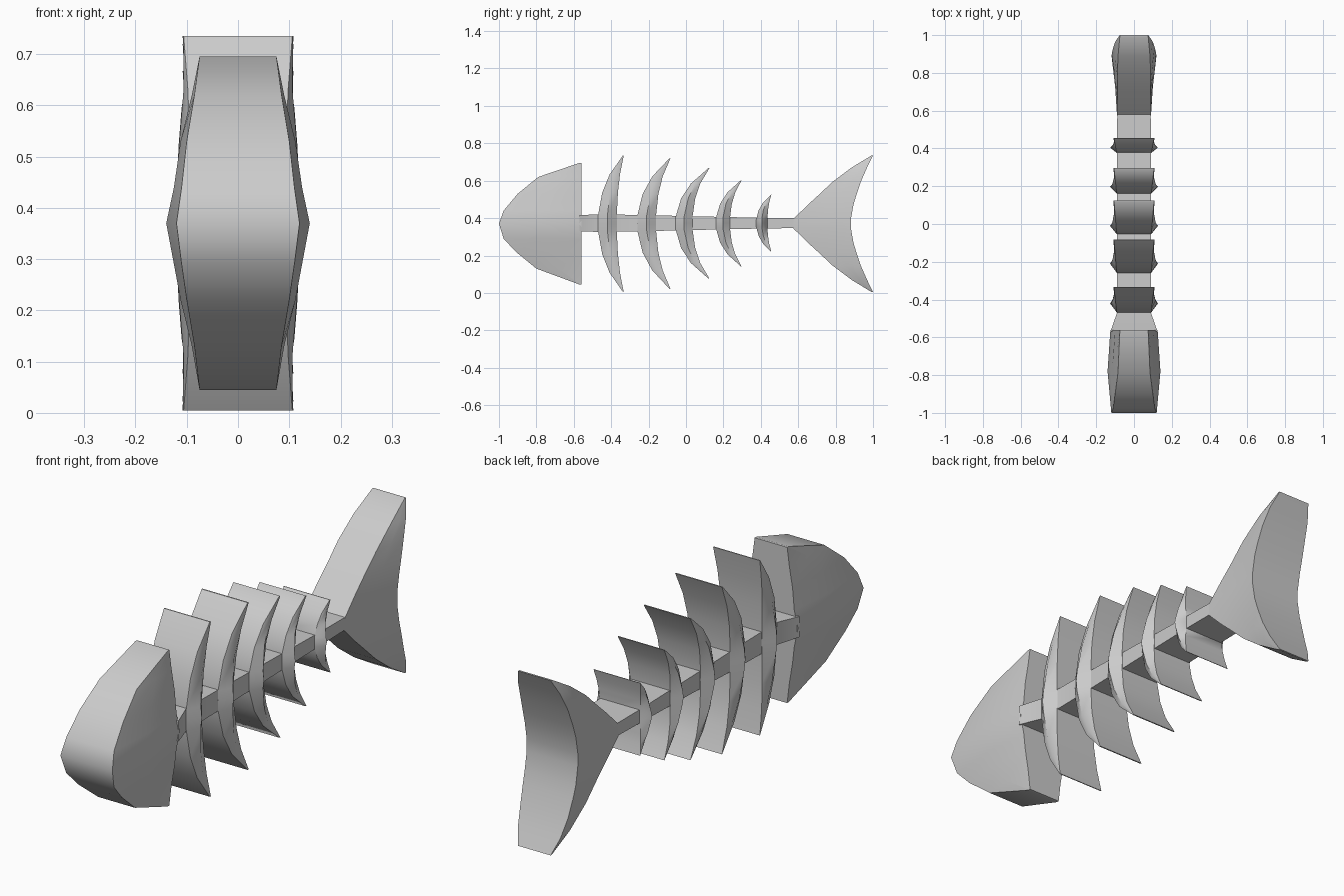
import bpy, bmesh, math

if "Cube" in bpy.data.objects:
    bpy.data.objects.remove(bpy.data.objects["Cube"])


def loft(name, rings):
    """Skin a list of closed rings (same point count) and cap both ends."""
    bm = bmesh.new()
    loops = [[bm.verts.new(p) for p in ring] for ring in rings]
    n = len(loops[0])
    for a, b in zip(loops, loops[1:]):
        for i in range(n):
            j = (i + 1) % n
            bm.faces.new((a[i], a[j], b[j], b[i]))
    bm.faces.new(loops[0])
    bm.faces.new(loops[-1])
    bmesh.ops.recalc_face_normals(bm, faces=bm.faces)
    me = bpy.data.meshes.new(name)
    bm.to_mesh(me)
    bm.free()
    ob = bpy.data.objects.new(name, me)
    bpy.context.collection.objects.link(ob)
    bpy.ops.object.select_all(action='DESELECT')
    bpy.context.view_layer.objects.active = ob
    ob.select_set(True)
    bpy.ops.object.shade_smooth_by_angle(angle=math.radians(45))
    return ob


def slice_ring(z, y0, y1, w0, wm, w1):
    """Horizontal six-sided slice: half widths at front, middle and back."""
    ym = (y0 + y1) / 2
    return [(w0, y0, z), (wm, ym, z), (w1, y1, z),
            (-w1, y1, z), (-wm, ym, z), (-w0, y0, z)]


# Head: wedge with a bulging waist and a flat back
head = [(.045, -.57, -.56, .075, .075, .075), (.13, -.80, -.56, .085, .09, .085),
        (.22, -.91, -.56, .10, .112, .10), (.29, -.975, -.56, .11, .125, .108),
        (.37, -1.0, -.56, .12, .14, .125), (.44, -.975, -.56, .11, .125, .108),
        (.53, -.90, -.56, .10, .112, .10), (.62, -.79, -.56, .085, .09, .085),
        (.695, -.57, -.56, .075, .075, .075)]
loft("head", [slice_ring(*r) for r in head])

# Spine: flat bar tapering towards the tail, flared where it meets the head
spine = [(-.57, .125, .043), (-.47, .09, .047), (-.26, .09, .044),
         (.16, .09, .034), (.44, .09, .028), (.62, .088, .026)]
loft("spine", [[(w, y, .373 - h), (w, y, .373 + h), (-w, y, .373 + h), (-w, y, .373 - h)]
               for y, w, h in spine])

# Ribs: swept-back crescents; root front, root back, tip y, top z, bottom z
ribs = [(-.47, -.37, -.333, .735, .005), (-.26, -.16, -.083, .72, .022),
        (-.055, .035, .125, .667, .077), (.16, .235, .297, .602, .142),
        (.375, .435, .456, .525, .222)]
# fraction towards tip, front sweep, back sweep, half widths
steps = [(.12, .0, .0, .09, .123, .092), (.45, .16, .16, .094, .114, .097),
         (.72, .45, .46, .098, .106, .102), (1, .97, 1, .106, .107, .108)]


def rib_slice(rib, step, end_z):
    f, b, tip, top, bottom = rib
    t, sf, sb, w0, wm, w1 = step
    return slice_ring(.373 + (end_z - .373) * t, f + (tip - f) * sf,
                      b + (tip - b) * sb, w0, wm, w1)


for i, rib in enumerate(ribs):
    rings = [rib_slice(rib, s, rib[4]) for s in reversed(steps)]
    rings.append(slice_ring(.373, rib[0], rib[1], .09, .127, .09))
    rings += [rib_slice(rib, s, rib[3]) for s in steps]
    loft(f"rib_{i + 1}", rings)

# Tail: forked fin, mirrored about the spine height
half = [(.026, .575, .882, .09, .10, .118), (.10, .65, .895, .088, .10, .118),
        (.15, .705, .91, .087, .10, .116), (.225, .785, .935, .088, .10, .11),
        (.30, .885, .968, .085, .095, .098), (.365, .992, 1.0, .075, .075, .075)]
rows = [(.37 - h[0], *h[1:]) for h in reversed(half)] + [(.37 + h[0], *h[1:]) for h in half]
loft("tail_fin", [slice_ring(*r) for r in rows])
